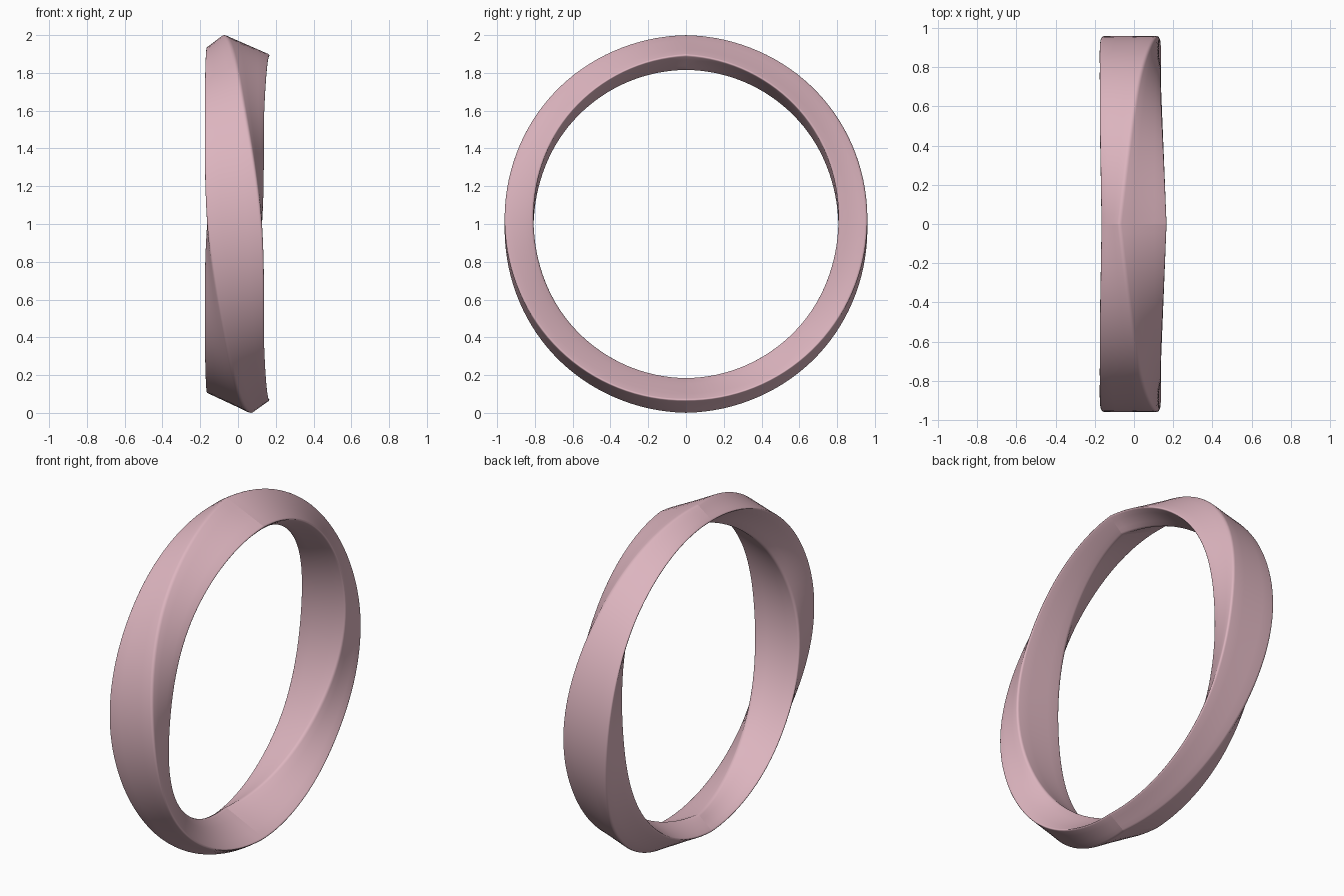
import bpy, bmesh
from math import sin, cos, pi
from mathutils import Vector

if "Cube" in bpy.data.objects:
    bpy.data.objects.remove(bpy.data.objects["Cube"])

# Four corners of the twisting section as (x, radius), at 0, 45, 90, 135, 180 degrees from the top
CORNERS = [
    [(-.172, .93), (-.18, .95), (-.163, .96), (-.05, .987), (.07, 1.003)],
    [(-.075, 1.003), (.02, .987), (.127, .96), (.145, .945), (.172, .93)],
    [(.172, .895), (.145, .85), (.127, .807), (.03, .807), (-.08, .812)],
    [(.08, .812), (-.05, .807), (-.163, .807), (-.18, .85), (-.172, .89)],
]
STEPS = 64


def spline(points, t):
    """Catmull-Rom value at t in 0..1."""
    p = [Vector(q) for q in points]
    p = [2 * p[0] - p[1]] + p + [2 * p[-1] - p[-2]]
    s = t * (len(points) - 1)
    i = min(int(s), len(points) - 2)
    u = s - i
    a, b, c, d = p[i:i + 4]
    return .5 * (2 * b + (c - a) * u + (2 * a - 5 * b + 4 * c - d) * u * u
                 + (3 * b - a - 3 * c + d) * u ** 3)


def section(t):
    """Four-sided profile with softly rounded corners."""
    k = [spline(c, t) for c in CORNERS]
    out = []
    for i in range(4):
        p, q, n = k[i - 1], k[i], k[(i + 1) % 4]
        a = q + (p - q).normalized() * .014
        b = q + (n - q).normalized() * .014
        for j in range(5):
            u = j / 4
            out.append(a * (1 - u) ** 2 + q * 2 * u * (1 - u) + b * u * u)
        far = n + (q - n).normalized() * .014
        out += [b.lerp(far, j / 4) for j in (1, 2, 3)]
    return out


# Front half of the ring, swept from top to bottom
bm = bmesh.new()
rings = []
for s in range(STEPS + 1):
    f = pi * s / STEPS
    rings.append([bm.verts.new((v.x, -v.y * sin(f), 1 + v.y * cos(f)))
                  for v in section(s / STEPS)])
n = len(rings[0])
for r0, r1 in zip(rings, rings[1:]):
    for i in range(n):
        j = (i + 1) % n
        bm.faces.new((r0[i], r0[j], r1[j], r1[i]))

# Back half by mirroring, joined at the two seams
seam = {v for ring in (rings[0], rings[-1]) for v in ring}
for v in seam:
    v.co.y = 0
copy = bmesh.ops.duplicate(bm, geom=bm.verts[:] + bm.edges[:] + bm.faces[:])["geom"]
for v in copy:
    if isinstance(v, bmesh.types.BMVert):
        v.co.y *= -1
bmesh.ops.remove_doubles(bm, verts=[v for v in bm.verts if abs(v.co.y) < 1e-6], dist=1e-5)
bmesh.ops.recalc_face_normals(bm, faces=bm.faces[:])
for f in bm.faces:
    f.smooth = True
for e in bm.edges:
    if all(abs(v.co.y) < 1e-6 for v in e.verts):
        e.smooth = False

mesh = bpy.data.meshes.new("twisted_ring")
bm.to_mesh(mesh)
bm.free()
ring = bpy.data.objects.new("twisted_ring", mesh)
bpy.context.collection.objects.link(ring)

# Dusty pink
pink = bpy.data.materials.new("pink")
pink.diffuse_color = (.72, .46, .52, 1)
pink.use_nodes = True
pink.node_tree.nodes["Principled BSDF"].inputs["Base Color"].default_value = pink.diffuse_color
mesh.materials.append(pink)
